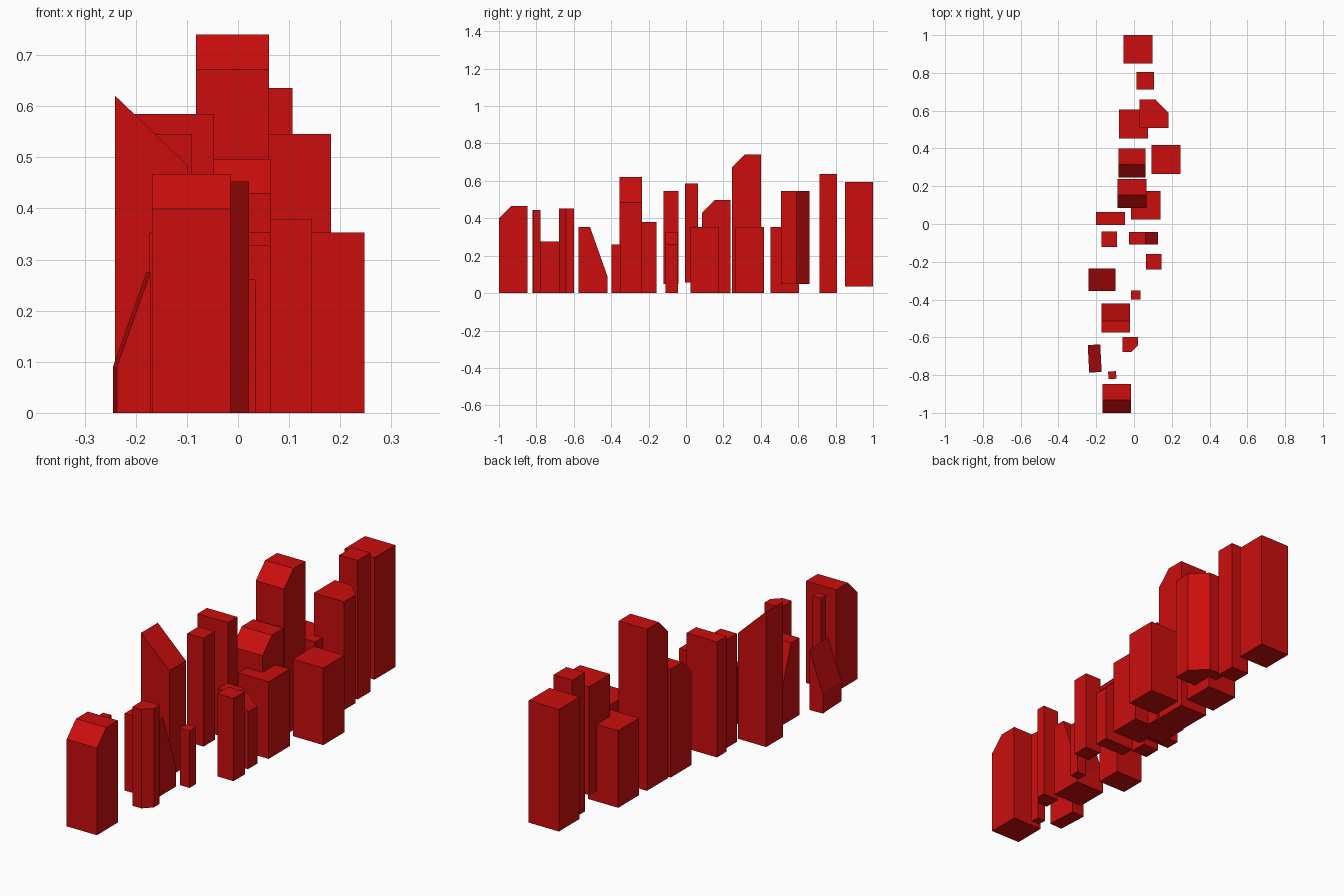
import bpy, bmesh, math
from mathutils import Vector

if "Cube" in bpy.data.objects:
    bpy.data.objects.remove(bpy.data.objects["Cube"])

red = bpy.data.materials.new("red")
red.diffuse_color = (0.6, 0.004, 0.004, 1)
red.use_nodes = True
red.node_tree.nodes["Principled BSDF"].inputs["Base Color"].default_value = red.diffuse_color


def prism(name, profile, axis, lo, hi, centre=(0, 0), turn=0):
    """Extrude a closed 2D profile along an axis from lo to hi."""
    place = {"x": lambda a, b: Vector((lo, a, b)),
             "y": lambda a, b: Vector((a, lo, b)),
             "z": lambda a, b: Vector((a, b, lo))}[axis]
    step = Vector([(hi - lo) * (axis == k) for k in "xyz"])
    bm = bmesh.new()
    face = bm.faces.new([bm.verts.new(place(a, b)) for a, b in profile])
    ext = bmesh.ops.extrude_face_region(bm, geom=[face], use_keep_orig=True)
    for v in ext["geom"]:
        if isinstance(v, bmesh.types.BMVert):
            v.co += step
    bmesh.ops.recalc_face_normals(bm, faces=bm.faces)
    mesh = bpy.data.meshes.new(name)
    bm.to_mesh(mesh)
    bm.free()
    mesh.materials.append(red)
    ob = bpy.data.objects.new(name, mesh)
    ob.location = (*centre, 0)
    ob.rotation_euler.z = math.radians(turn)
    bpy.context.collection.objects.link(ob)
    return ob


def block(name, x0, x1, y0, y1, z0, z1):
    return prism(name, [(x0, y0), (x1, y0), (x1, y1), (x0, y1)], "z", z0, z1)


def bevel_tower(name, x0, x1, y0, y1, z1, cut=0.068):
    """Tower whose front top edge is cut at 45 degrees."""
    prof = [(y0, 0), (y1, 0), (y1, z1), (y0 + cut, z1), (y0, z1 - cut)]
    return prism(name, prof, "x", x0, x1)


# plain box towers: x0, x1, y0, y1, z0, z1
boxes = {
    "back_tower": (-0.056, 0.097, 0.849, 1.0, 0.036, 0.595),
    "slim_back_tower": (0.013, 0.107, 0.713, 0.806, 0, 0.636),
    "low_back_block": (-0.08, 0.073, 0.453, 0.605, 0, 0.353),
    "low_right_block": (0.093, 0.247, 0.264, 0.417, 0, 0.353),
    "low_middle_block": (-0.015, 0.139, 0.023, 0.176, 0, 0.353),
    "slab_tower": (-0.201, -0.047, -0.006, 0.063, 0.056, 0.585),
    "left_tower": (-0.173, -0.09, -0.121, -0.039, 0.05, 0.546),
    "right_block": (0.063, 0.145, -0.24, -0.158, 0, 0.379),
    "small_post": (-0.015, 0.034, -0.399, -0.351, 0, 0.261),
}
for name, dims in boxes.items():
    block(name, *dims)

# slim post near the front, slightly turned
prism("slim_front_post", [(-.021, -.02), (.021, -.02), (.021, .02), (-.021, .02)],
      "z", 0, 0.445, (-0.115, -0.8), 3)

# towers with a cut front roof edge
bevel_tower("tall_tower", -0.082, 0.061, 0.246, 0.4, 0.74)
bevel_tower("middle_tower", -0.088, 0.065, 0.085, 0.237, 0.497)
bevel_tower("front_tower", -0.168, -0.015, -1.0, -0.847, 0.467)

# towers with a cut vertical corner
prism("corner_cut_tower", [(0.029, 0.507), (0.182, 0.507), (0.182, 0.59),
      (0.113, 0.66), (0.029, 0.66)], "z", 0.05, 0.546)
prism("corner_cut_post", [(-0.061, -0.678), (-0.015, -0.678), (0.022, -0.641),
      (0.022, -0.598), (-0.061, -0.598)], "z", 0, 0.453)

# sloped-roof towers
prism("low_bevel_slab", [(-0.026, 0), (0.127, 0), (0.127, 0.261), (0.06, 0.328),
      (-0.026, 0.328)], "y", -0.109, -0.042)
prism("slant_roof_tower", [(-0.241, 0), (-0.099, 0), (-0.099, 0.485),
      (-0.241, 0.621)], "y", -0.356, -0.236)
prism("wedge_tower", [(-0.574, 0), (-0.42, 0), (-0.42, 0.09), (-0.513, 0.353),
      (-0.574, 0.353)], "x", -0.173, -0.02)
prism("slant_left_block", [(-0.033, 0), (0.033, 0), (0.033, 0.276), (-0.033, 0.09)],
      "y", -0.073, 0.073, (-0.208, -0.712), 3)
